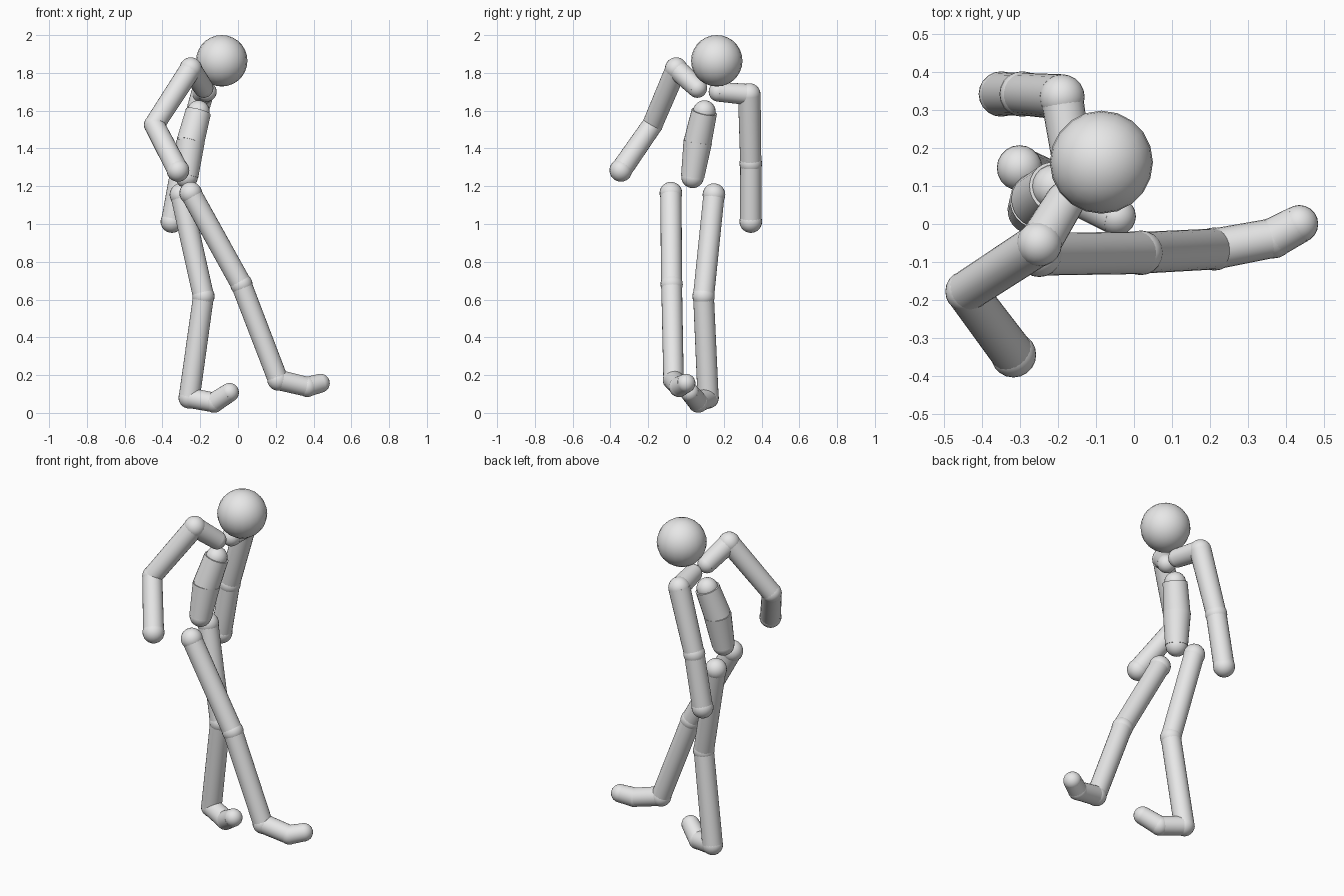
import bpy, math
from mathutils import Vector

if "Cube" in bpy.data.objects:
    bpy.data.objects.remove(bpy.data.objects["Cube"])

grey = bpy.data.materials.new("light_grey")
grey.diffuse_color = (0.8, 0.8, 0.8, 1)
grey.use_nodes = True
grey.node_tree.nodes["Principled BSDF"].inputs["Base Color"].default_value = grey.diffuse_color


def finish(name):
    ob = bpy.context.object
    ob.name = name
    ob.data.materials.append(grey)
    bpy.ops.object.shade_smooth_by_angle(angle=math.radians(40))
    return ob


def ball(name, p, r):
    bpy.ops.mesh.primitive_uv_sphere_add(segments=20, ring_count=14, radius=r, location=p)
    return finish(name)


def tube(name, a, b, r1, r2):
    a, b = Vector(a), Vector(b)
    d = b - a
    bpy.ops.mesh.primitive_cone_add(vertices=24, radius1=r1, radius2=r2,
                                    depth=d.length, location=(a + b) / 2,
                                    rotation=d.to_track_quat('Z', 'Y').to_euler())
    return finish(name)


def chain(joints, bones):
    """Balls at every joint (name, point, ball radius), tubes between them."""
    for name, p, r in joints:
        ball(name, p, r)
    for (n1, a, _), (n2, b, _), (name, r1, r2) in zip(joints, joints[1:], bones):
        tube(name, a, b, r1, r2)


# Head
ball("head", (-0.086, 0.163, 1.864), 0.136)

# Torso: chest and belly
chain([("neck_base", (-0.21, 0.097, 1.595), 0.06),
       ("waist", (-0.252, 0.062, 1.435), 0.071),
       ("pelvis", (-0.272, 0.035, 1.25), 0.06)],
      [("chest", 0.068, 0.074), ("belly", 0.076, 0.062)])

# Arms, from collar to hand
chain([("right_collar", (-0.182, 0.06, 1.72), 0.052),
       ("right_shoulder", (-0.25, -0.052, 1.822), 0.06),
       ("right_elbow", (-0.443, -0.178, 1.525), 0.055),
       ("right_hand", (-0.318, -0.345, 1.284), 0.06)],
      [("right_collarbone", 0.052, 0.056), ("right_upper_arm", 0.057, 0.054),
       ("right_forearm", 0.054, 0.057)])
chain([("left_collar", (-0.165, 0.172, 1.70), 0.052),
       ("left_shoulder", (-0.19, 0.335, 1.685), 0.06),
       ("left_elbow", (-0.295, 0.343, 1.32), 0.06),
       ("left_hand", (-0.35, 0.343, 1.013), 0.06)],
      [("left_collarbone", 0.052, 0.056), ("left_upper_arm", 0.06, 0.056),
       ("left_forearm", 0.056, 0.057)])

# Legs, from hip to toe
chain([("right_hip", (-0.25, -0.08, 1.163), 0.06),
       ("right_knee", (0.018, -0.076, 0.68), 0.059),
       ("right_ankle", (0.212, -0.066, 0.175), 0.057),
       ("right_foot_ball", (0.367, -0.037, 0.138), 0.054),
       ("right_toe", (0.436, 0.0, 0.157), 0.05)],
      [("right_thigh", 0.056, 0.056), ("right_shin", 0.055, 0.054),
       ("right_foot", 0.054, 0.052), ("right_toes", 0.053, 0.05)])
chain([("left_hip", (-0.302, 0.148, 1.155), 0.06),
       ("left_knee", (-0.183, 0.093, 0.617), 0.059),
       ("left_ankle", (-0.258, 0.117, 0.08), 0.057),
       ("left_foot_ball", (-0.127, 0.065, 0.055), 0.054),
       ("left_toe", (-0.045, 0.02, 0.108), 0.05)],
      [("left_thigh", 0.056, 0.056), ("left_shin", 0.055, 0.056),
       ("left_foot", 0.054, 0.052), ("left_toes", 0.053, 0.05)])
